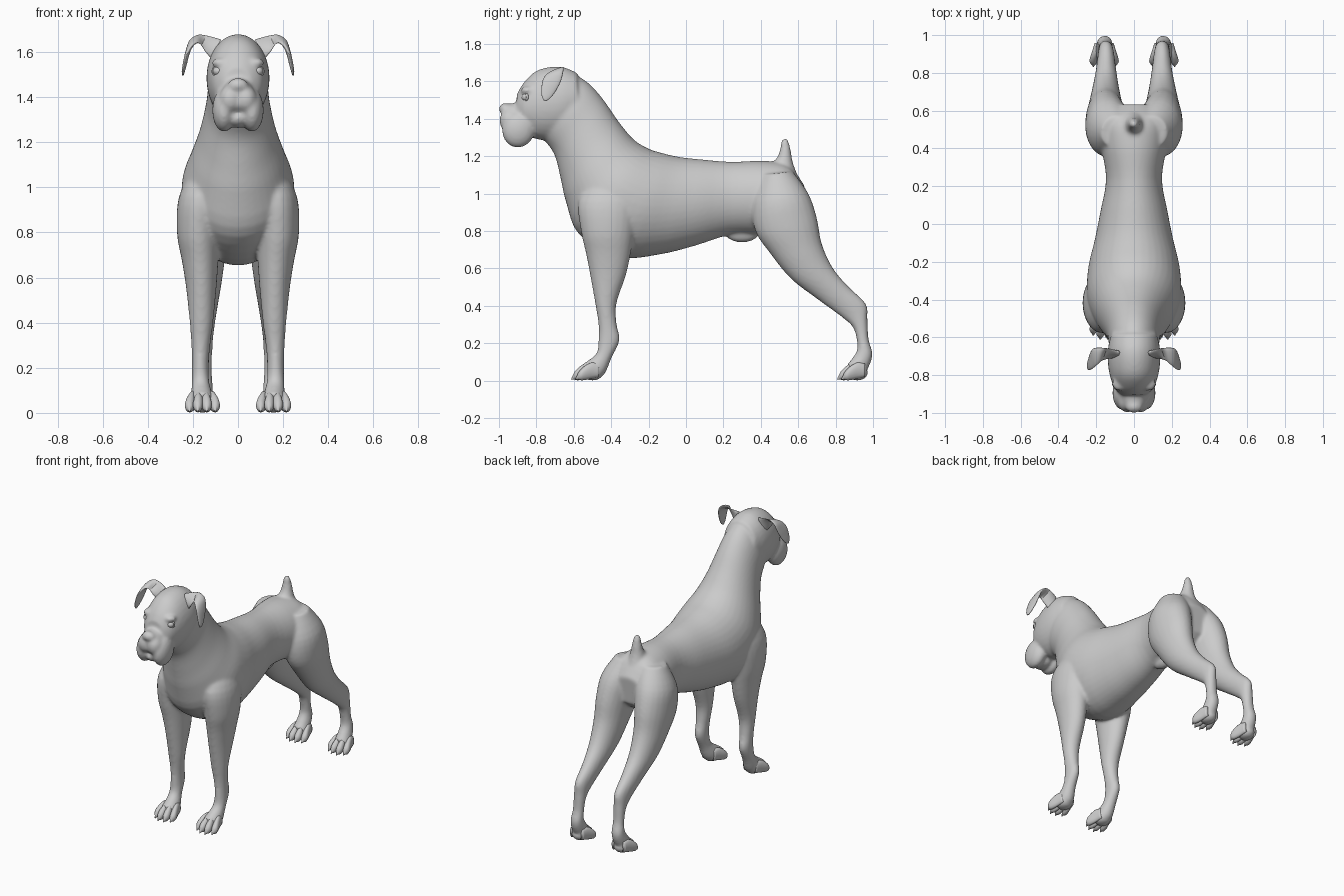
import bpy, bmesh, math
from mathutils import Vector, Matrix

coat = bpy.data.materials.new("plain grey")
coat.diffuse_color = (0.6, 0.6, 0.6, 1)


def loft(bm, sections, n=24, sub=4):
    """Closed tube through (centre, half axis a, half axis b) sections, splined along its length."""
    secs = [[Vector(v) for v in s] for s in sections]
    dense = []
    for i in range(len(secs) - 1):
        p = [secs[max(i - 1, 0)], secs[i], secs[i + 1], secs[min(i + 2, len(secs) - 1)]]
        for k in range(sub):
            t = k / sub
            dense.append([0.5 * (2 * p[1][j] + (p[2][j] - p[0][j]) * t
                                 + (2 * p[0][j] - 5 * p[1][j] + 4 * p[2][j] - p[3][j]) * t * t
                                 + (3 * p[1][j] - p[0][j] - 3 * p[2][j] + p[3][j]) * t ** 3)
                          for j in range(3)])
    dense.append(secs[-1])
    rings = []
    for c, a, b in dense:
        rings.append([bm.verts.new(c + a * math.cos(2 * math.pi * k / n) + b * math.sin(2 * math.pi * k / n))
                      for k in range(n)])
    faces = [bm.faces.new(rings[0]), bm.faces.new(rings[-1][::-1])]
    for r, q in zip(rings, rings[1:]):
        for k in range(n):
            m = (k + 1) % n
            faces.append(bm.faces.new((r[k], q[k], q[m], r[m])))
    bmesh.ops.recalc_face_normals(bm, faces=faces)


def rib(p, q, w, x=0.0):
    """Section spanning side-view points p and q (y, z) with half width w."""
    return ((x, (p[0] + q[0]) / 2, (p[1] + q[1]) / 2),
            (0, (p[0] - q[0]) / 2, (p[1] - q[1]) / 2), (w, 0, 0))


def ball(bm, c, r, tilt=0.0):
    m = Matrix.Translation(c) @ Matrix.Rotation(tilt, 4, 'X') @ Matrix.Diagonal((*r, 1))
    bmesh.ops.create_uvsphere(bm, u_segments=24, v_segments=16, radius=1, matrix=m)


def finish(bm, name, blend=False):
    me = bpy.data.meshes.new(name)
    bm.to_mesh(me)
    bm.free()
    me.materials.append(coat)
    ob = bpy.data.objects.new(name, me)
    bpy.context.collection.objects.link(ob)
    for f in me.polygons:
        f.use_smooth = True
    if blend:
        r = ob.modifiers.new("fuse", 'REMESH')
        r.mode = 'VOXEL'
        r.voxel_size = 0.0095
        r.use_smooth_shade = True
        s = ob.modifiers.new("soften", 'SMOOTH')
        s.factor = 0.5
        s.iterations = 9
    return ob


body = bmesh.new()

# Neck and trunk
loft(body, [rib(*r) for r in [
    ((-.62, 1.655), (-.80, 1.32), .112), ((-.52, 1.59), (-.745, 1.27), .132),
    ((-.44, 1.50), (-.70, 1.20), .143), ((-.36, 1.385), (-.67, 1.08), .17),
    ((-.28, 1.29), (-.64, .95), .21), ((-.20, 1.24), (-.57, .78), .248),
    ((-.12, 1.215), (-.36, .66), .243), ((-.03, 1.195), (-.14, .675), .208),
    ((.08, 1.183), (.05, .722), .178), ((.24, 1.17), (.24, .78), .148),
    ((.42, 1.175), (.42, .78), .175), ((.55, 1.15), (.55, .80), .18),
    ((.635, 1.04), (.62, .86), .11)]], n=40)

# Tail stub and belly sheath
loft(body, [rib(*r) for r in [
    ((.43, 1.13), (.60, 1.09), .07), ((.485, 1.19), (.572, 1.165), .043),
    ((.503, 1.24), (.56, 1.235), .03), ((.508, 1.275), (.55, 1.275), .022),
    ((.515, 1.292), (.543, 1.292), .013)]])
ball(body, (0, .30, .79), (.04, .09, .052))

# Skull
loft(body, [rib((y, t), (y, b), w) for y, t, b, w in [
    (-.905, 1.53, 1.37, .065), (-.87, 1.59, 1.33, .103), (-.81, 1.65, 1.295, .126),
    (-.74, 1.675, 1.285, .138), (-.66, 1.677, 1.30, .138), (-.58, 1.645, 1.36, .12)]], n=32)

# Muzzle bridge, chin and nose
loft(body, [rib((y, t), (y, b), w) for y, t, b, w in [
    (-.82, 1.50, 1.32, .09), (-.90, 1.487, 1.33, .078), (-.96, 1.478, 1.34, .062),
    (-.985, 1.465, 1.36, .045)]])
ball(body, (0, -.90, 1.305), (.05, .07, .042))
ball(body, (0, -.966, 1.452), (.046, .034, .033))

for s in (1, -1):
    # Hanging lips and brows
    ball(body, (s * .062, -.895, 1.342), (.052, .088, .097), -.25)
    ball(body, (s * .034, -.942, 1.39), (.05, .056, .062))
    ball(body, (s * .078, -.845, 1.552), (.038, .04, .022))

    # Front leg with shoulder
    loft(body, [rib(p, q, w, s * x) for p, q, w, x in [
        ((-.50, 1.10), (-.25, 1.10), .08, .12), ((-.575, .96), (-.25, .95), .10, .163),
        ((-.562, .80), (-.275, .80), .096, .175), ((-.535, .68), (-.297, .67), .081, .168),
        ((-.512, .56), (-.322, .56), .068, .163), ((-.485, .41), (-.372, .41), .053, .162),
        ((-.468, .30), (-.370, .30), .042, .165), ((-.468, .22), (-.355, .215), .038, .167),
        ((-.477, .15), (-.398, .12), .039, .166), ((-.52, .11), (-.435, .035), .05, .16),
        ((-.56, .085), (-.48, .012), .054, .158)]])

    # Hind leg with thigh and hock
    loft(body, [rib(p, q, w, s * x) for p, q, w, x in [
        ((.40, 1.10), (.57, 1.12), .085, .09), ((.355, .95), (.655, 1.0), .12, .128),
        ((.37, .80), (.70, .87), .113, .145), ((.45, .68), (.727, .73), .096, .15),
        ((.56, .545), (.787, .60), .077, .15), ((.70, .437), (.872, .50), .057, .148),
        ((.825, .345), (.962, .412), .043, .148), ((.892, .285), (.97, .33), .038, .15),
        ((.914, .21), (.977, .22), .037, .152), ((.913, .16), (.998, .14), .041, .155),
        ((.885, .115), (.97, .06), .046, .157), ((.86, .085), (.92, .015), .05, .158)]])

    # Paw pads
    for y in (-.50, .915):
        ball(body, (s * .158, y, .042), (.055, .058, .042))

finish(body, "dog_body", blend=True)

# Toes with claws, four per paw
for paw, y0 in (("front", -.607), ("hind", .815)):
    bm = bmesh.new()
    for s in (1, -1):
        for dx in (-.057, -.02, .02, .057):
            y = y0 + (.022 if abs(dx) > .03 else 0)
            loft(bm, [rib((y + a, t), (y + a, b), w, s * .158 + dx * k) for a, t, b, w, k in [
                (.12, .09, .02, .014, .65), (.085, .098, .012, .019, .75), (.05, .083, .004, .022, .9),
                (.025, .062, .002, .021, 1), (.01, .045, .006, .014, 1), (.004, .032, .006, .008, 1),
                (-.005, .014, .004, .003, 1)]], n=14, sub=3)
    finish(bm, paw + "_toes")

# Folded ears
bm = bmesh.new()
for s in (1, -1):
    loft(bm, [((s * c[0], c[1], c[2]), (s * a[0], a[1], a[2]), (s * b[0], b[1], b[2])) for c, a, b in [
        ((.095, -.69, 1.61), (-.02, .01, .045), (0, .018, 0)),
        ((.135, -.688, 1.637), (-.012, .025, .032), (.004, .012, .006)),
        ((.172, -.69, 1.657), (0, .035, .016), (.003, .003, .012)),
        ((.203, -.702, 1.643), (.006, .045, .006), (.010, 0, .008)),
        ((.222, -.718, 1.603), (.002, .048, -.004), (.010, 0, .003)),
        ((.234, -.735, 1.555), (0, .038, -.008), (.009, 0, .002)),
        ((.242, -.748, 1.518), (0, .024, -.006), (.007, 0, .002)),
        ((.245, -.754, 1.498), (0, .008, -.002), (.004, 0, .001))]], n=20)
finish(bm, "ears")

# Eyeballs and eyelid rims
bm = bmesh.new()
for s in (1, -1):
    ball(bm, (s * .087, -.852, 1.515), (.025, .027, .022))
finish(bm, "eyes")

bm = bmesh.new()
for s in (1, -1):
    c, out = Vector((s * .087, -.858, 1.515)), Vector((s * .35, -.94, 0))
    side = Vector((.94, s * .35, 0))
    ring = []
    for i in range(20):
        t = 2 * math.pi * i / 20
        r = side * math.cos(t) + Vector((0, 0, .85)) * math.sin(t)
        ring.append([bm.verts.new(c + r * (.027 + .005 * math.cos(u)) + out * .007 * math.sin(u))
                     for u in [math.pi * k / 4 for k in range(8)]])
    for i in range(20):
        for k in range(8):
            p, q, m = ring[i], ring[(i + 1) % 20], (k + 1) % 8
            bm.faces.new((p[k], q[k], q[m], p[m]))
bmesh.ops.recalc_face_normals(bm, faces=bm.faces)
finish(bm, "eyelids")
